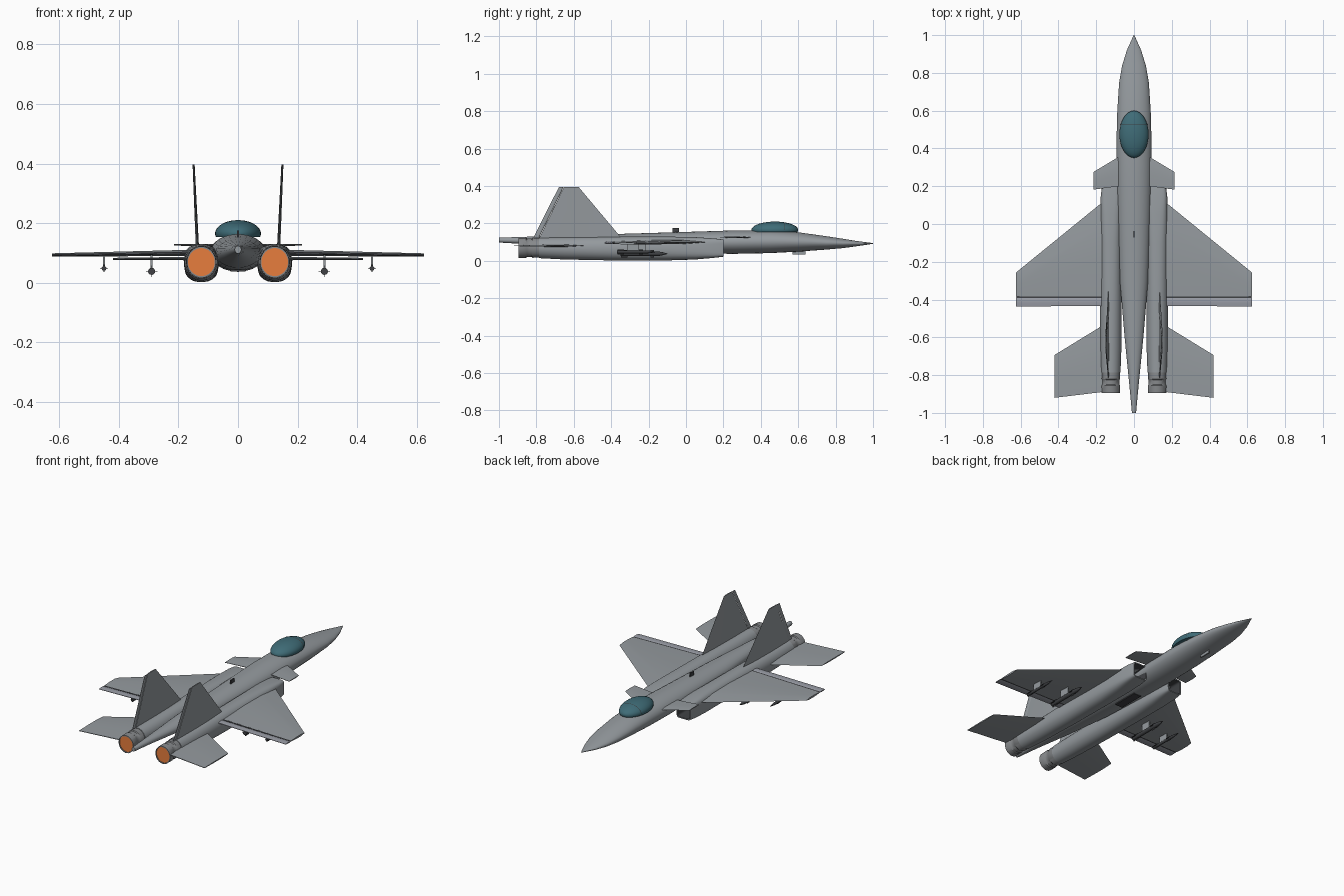
import bpy, bmesh, math
from mathutils import Vector

if "Cube" in bpy.data.objects:
    bpy.data.objects.remove(bpy.data.objects["Cube"])


def mat(name, r, g, b):
    m = bpy.data.materials.new(name)
    m.diffuse_color = (r, g, b, 1)
    m.use_nodes = True
    m.node_tree.nodes["Principled BSDF"].inputs["Base Color"].default_value = m.diffuse_color
    return m


GREY = mat("hull grey", 0.30, 0.325, 0.345)
FLAP = mat("flap grey", 0.32, 0.335, 0.38)
METAL = mat("nozzle metal", 0.24, 0.25, 0.26)
GLASS = mat("canopy teal", 0.05, 0.15, 0.185)
GLOW = mat("exhaust orange", 0.85, 0.22, 0.05)
DARK = mat("dark grey", 0.05, 0.053, 0.058)


def finish(name, bm, mats, angle=35):
    bmesh.ops.recalc_face_normals(bm, faces=bm.faces)
    me = bpy.data.meshes.new(name)
    bm.to_mesh(me)
    bm.free()
    for m in mats:
        me.materials.append(m)
    ob = bpy.data.objects.new(name, me)
    bpy.context.collection.objects.link(ob)
    bpy.context.view_layer.objects.active = ob
    ob.select_set(True)
    bpy.ops.object.shade_smooth_by_angle(angle=math.radians(angle))
    ob.select_set(False)
    return ob


def loft(name, rows, mats, x=0, n=28, first=0, last=0, alt_rows=()):
    """Skin (y, z, rx, rz, exponent) rings; first/last = cap materials."""
    bm = bmesh.new()
    rings = []
    for y, z, rx, rz, e in rows:
        ring = []
        for i in range(n):
            a = 2 * math.pi * (i + 0.5) / n
            c, s = math.cos(a), math.sin(a)
            ring.append(bm.verts.new((
                x + rx * math.copysign(abs(c) ** (2 / e), c), y,
                z + rz * math.copysign(abs(s) ** (2 / e), s))))
        rings.append(ring)
    for k, (a, b) in enumerate(zip(rings, rings[1:])):
        for i in range(n):
            j = (i + 1) % n
            f = bm.faces.new((a[i], a[j], b[j], b[i]))
            f.material_index = 1 if k in alt_rows else 0
    bm.faces.new(rings[0]).material_index = first
    bm.faces.new(rings[-1]).material_index = last
    return finish(name, bm, mats)


def surface(name, root, tip, normal, mats, blunt=0.35):
    """Flying surface; root and tip are (x, z, y_front, y_back, thickness)."""
    bm = bmesh.new()
    nv = Vector(normal)
    rings = []
    for x, z, y0, y1, t in (root, tip):
        prof = [(0, 0), (0.25, 0.5), (0.6, 0.5), (1, 0.5 * blunt),
                (1, -0.5 * blunt), (0.6, -0.5), (0.25, -0.5)]
        rings.append([bm.verts.new(Vector((x, y0 + (y1 - y0) * f, z)) + nv * h * t)
                      for f, h in prof])
    a, b = rings
    for i in range(len(a)):
        j = (i + 1) % len(a)
        bm.faces.new((a[i], a[j], b[j], b[i]))
    bm.faces.new(a)
    bm.faces.new(b)
    return finish(name, bm, mats, 20)


def box(name, loc, size, m):
    bm = bmesh.new()
    bmesh.ops.create_cube(bm, size=1)
    for v in bm.verts:
        v.co = Vector([c * s + o for c, s, o in zip(v.co, size, loc)])
    return finish(name, bm, [m])


# Fuselage from nose to tail spike
loft("fuselage", [
    (1.0, 0.093, 0.002, 0.002, 2), (0.92, 0.092, 0.038, 0.013, 2),
    (0.84, 0.093, 0.063, 0.025, 2), (0.75, 0.096, 0.079, 0.036, 2),
    (0.6, 0.101, 0.089, 0.052, 2), (0.45, 0.102, 0.093, 0.061, 2),
    (0.25, 0.100, 0.093, 0.063, 2), (0.0, 0.098, 0.086, 0.057, 2),
    (-0.3, 0.098, 0.075, 0.048, 2), (-0.6, 0.103, 0.050, 0.034, 2),
    (-0.85, 0.109, 0.025, 0.020, 2), (-1.0, 0.111, 0.011, 0.013, 2)], [GREY])

# Canopy: ellipsoid trimmed flat below
bm = bmesh.new()
bmesh.ops.create_uvsphere(bm, u_segments=32, v_segments=20, radius=1)
for v in bm.verts:
    v.co = Vector((v.co.x * 0.077, 0.475 + v.co.y * 0.125, 0.165 + v.co.z * 0.045))
bmesh.ops.bisect_plane(bm, geom=bm.verts[:] + bm.edges[:] + bm.faces[:],
                       plane_co=(0, 0, 0.153), plane_no=(0, 0, -1), clear_outer=True)
bmesh.ops.holes_fill(bm, edges=[e for e in bm.edges if e.is_boundary])
finish("canopy", bm, [GLASS])

# Canopy frame: thin arch hugging the glass
bm = bmesh.new()
arch = []
for i in range(21):
    a = math.pi * i / 20
    c, s = math.cos(a), math.sin(a)
    arch.append([bm.verts.new((0.0703 * c, y, 0.165 + 0.0412 * s)) for y in (0.526, 0.53)])
for p, q in zip(arch, arch[1:]):
    bm.faces.new((p[0], p[1], q[1], q[0]))
finish("canopy_frame", bm, [DARK])

# Spine and chin aerials, belly door
box("spine_aerial", (0, -0.055, 0.16), (0.006, 0.035, 0.03), DARK)
box("chin_aerial", (0, 0.605, 0.045), (0.008, 0.07, 0.02), GREY)
box("belly_door", (0, -0.05, 0.041), (0.05, 0.16, 0.006), DARK)

for s, side in ((1, "right"), (-1, "left")):
    # Engine nacelle with a squared, hollow intake
    loft("nacelle_" + side, [
        (0.06, 0.068, 0.036, 0.036, 5), (0.2, 0.068, 0.040, 0.040, 7),
        (0.2, 0.068, 0.046, 0.046, 7), (0.15, 0.068, 0.053, 0.052, 5),
        (0.05, 0.067, 0.057, 0.060, 3.2), (-0.1, 0.066, 0.058, 0.064, 2.5),
        (-0.4, 0.066, 0.058, 0.064, 2.2), (-0.65, 0.067, 0.057, 0.060, 2),
        (-0.785, 0.070, 0.052, 0.056, 2)], [GREY, DARK],
        x=s * 0.123, first=1, alt_rows=(0,))
    # Banded nozzle with glowing exhaust
    loft("nozzle_" + side, [
        (-0.77, 0.070, 0.049, 0.052, 2), (-0.82, 0.070, 0.050, 0.054, 2),
        (-0.825, 0.070, 0.047, 0.050, 2), (-0.85, 0.070, 0.047, 0.050, 2),
        (-0.855, 0.070, 0.050, 0.054, 2), (-0.895, 0.069, 0.049, 0.053, 2),
        (-0.895, 0.069, 0.045, 0.047, 2), (-0.89, 0.069, 0.045, 0.047, 2)],
        [METAL, GLOW], x=s * 0.123, last=1)

    # Main wing, hinge line and flap
    surface("wing_" + side, (s * 0.10, 0.101, 0.17, -0.383, 0.022),
            (s * 0.625, 0.093, -0.257, -0.383, 0.011), (0, 0, 1), [GREY])
    surface("hinge_" + side, (s * 0.17, 0.100, -0.375, -0.392, 0.006),
            (s * 0.623, 0.093, -0.375, -0.392, 0.004), (0, 0, 1), [DARK], 1)
    surface("flap_" + side, (s * 0.15, 0.100, -0.388, -0.433, 0.009),
            (s * 0.625, 0.093, -0.388, -0.437, 0.006), (0, 0, 1), [FLAP])

    # Canard, tailplane and fin with rudder
    surface("canard_" + side, (s * 0.06, 0.125, 0.368, 0.203, 0.008),
            (s * 0.215, 0.127, 0.275, 0.182, 0.005), (0, 0, 1), [GREY])
    surface("tailplane_" + side, (s * 0.13, 0.081, -0.515, -0.885, 0.012),
            (s * 0.42, 0.080, -0.693, -0.92, 0.007), (0, 0, 1), [GREY])
    surface("fin_" + side, (s * 0.136, 0.11, -0.335, -0.79, 0.011),
            (s * 0.149, 0.396, -0.575, -0.652, 0.007), (1, 0, 0), [GREY])
    surface("rudder_" + side, (s * 0.136, 0.125, -0.785, -0.815, 0.006),
            (s * 0.149, 0.394, -0.655, -0.68, 0.004), (1, 0, 0), [GREY])

    # Missiles on pylons
    for label, x, z, r, y0, y1 in (("inner", 0.29, 0.038, 0.012, -0.10, -0.35),
                                   ("outer", 0.45, 0.048, 0.008, -0.16, -0.37)):
        x *= s
        tag = label + "_" + side
        loft("missile_" + tag, [
            (y0, z, 0.001, 0.001, 2), (y0 - 0.02, z, r * 0.6, r * 0.6, 2),
            (y0 - 0.045, z, r, r, 2), (y1, z, r, r, 2)], [DARK], x=x, n=14)
        mid = (y0 + y1) / 2
        box("pylon_" + tag, (x, mid - 0.02, (z + 0.097) / 2),
            (0.007, 0.06, 0.095 - z), GREY)
        for part, yc, ln in (("tail", y1 + 0.02, 0.035), ("mid", y0 - 0.08, 0.02)):
            box(part + "_fin_flat_" + tag, (x, yc, z), (r * 3.2, ln, 0.002), DARK)
            box(part + "_fin_upright_" + tag, (x, yc, z), (0.002, ln, r * 3.2), DARK)
